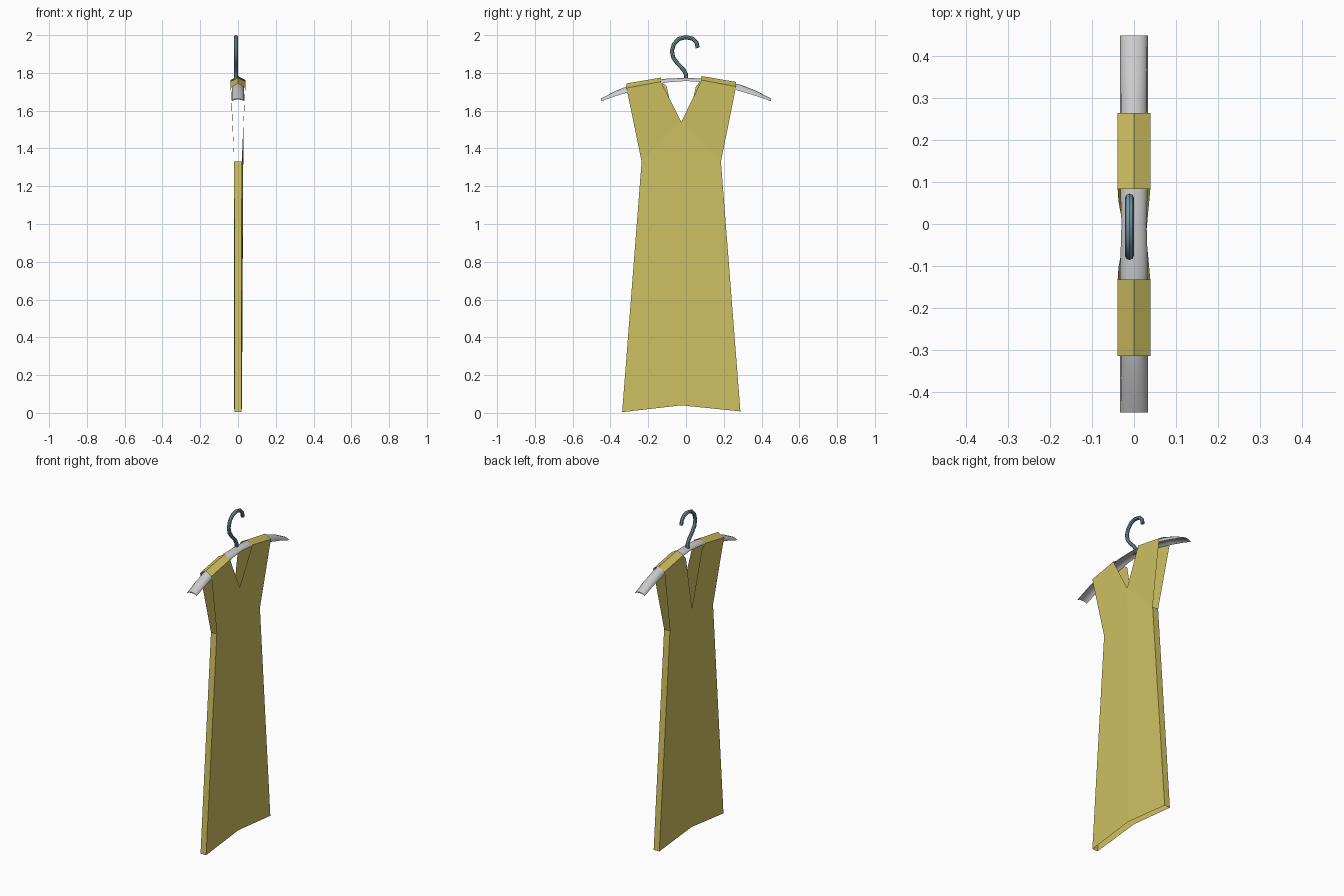
import bpy, bmesh, math
from mathutils import Vector

if "Cube" in bpy.data.objects:
    bpy.data.objects.remove(bpy.data.objects["Cube"])


def material(name, color):
    m = bpy.data.materials.new(name)
    m.diffuse_color = color
    m.use_nodes = True
    m.node_tree.nodes["Principled BSDF"].inputs["Base Color"].default_value = m.diffuse_color
    return m


def finish(bm, name, mat=None, smooth=False):
    bmesh.ops.recalc_face_normals(bm, faces=bm.faces)
    me = bpy.data.meshes.new(name)
    bm.to_mesh(me)
    bm.free()
    ob = bpy.data.objects.new(name, me)
    bpy.context.collection.objects.link(ob)
    if mat:
        me.materials.append(mat)
    if smooth:
        bpy.context.view_layer.objects.active = ob
        ob.select_set(True)
        bpy.ops.object.shade_smooth_by_angle(angle=math.radians(40))
        ob.select_set(False)
    return ob


yellow = material("yellow_cloth", (0.62, 0.53, 0.12, 1))
steel = material("blue_steel", (0.19, 0.32, 0.38, 1))

# Dress: two panels joined over the shoulders and down the sides
CY = -0.025
bm = bmesh.new()


def panel(sx, neck_z):
    v = {"hem": bm.verts.new((sx * 0.021, CY, 0.04)),
         "vee": bm.verts.new((0.029 if sx > 0 else -0.022, CY, neck_z))}
    for s in (-1, 1):
        tilt = 0.004 * s
        v["hem", s] = bm.verts.new((sx * 0.019, CY + s * 0.313, 0.004 + max(tilt, 0)))
        v["waist", s] = bm.verts.new((sx * 0.02, CY + s * 0.21, 1.33))
        v["outer", s] = bm.verts.new((sx * 0.039, CY + s * 0.29, 1.724 + tilt))
        v["inner", s] = bm.verts.new((sx * 0.039, CY + s * 0.108, 1.758 + tilt))
        edge = [v["inner", s]]
        # the lower neckline starts slightly narrower
        if sx < 0:
            edge.append(bm.verts.new((-0.037, CY + s * 0.078, 1.73)))
        bm.faces.new((v["hem", s], v["hem"], v["vee"], v["waist", s]))
        bm.faces.new([v["outer", s], v["waist", s], v["vee"]] + edge[::-1])
    return v


front, back = panel(1, 1.54), panel(-1, 1.39)
for s in (-1, 1):
    ro = bm.verts.new((0, CY + s * 0.29, 1.748 + 0.004 * s))
    ri = bm.verts.new((0, CY + s * 0.108, 1.779 + 0.004 * s))
    for p in (front, back):
        bm.faces.new((p["outer", s], p["inner", s], ri, ro))
    bm.faces.new((front["hem", s], front["waist", s], back["waist", s], back["hem", s]))
finish(bm, "dress", yellow)

# Hanger bar: arched cross-section lofted along y, hollow underneath
stations = [(0, 1.773, 1.757), (0.1, 1.770, 1.750), (0.2, 1.755, 1.728),
            (0.29, 1.737, 1.702), (0.37, 1.706, 1.678), (0.45, 1.664, 1.650)]
stations = [(-y, t, b) for y, t, b in stations[:0:-1]] + stations
bm = bmesh.new()
rings = []
for y, top, low in stations:
    w = 0.030 + 0.003 * min(1, abs(y) / 0.1)
    h = top - low
    ring = []
    for i in range(9):
        a = math.pi * i / 8
        ring.append(bm.verts.new((w * math.cos(a), y, low + h * math.sin(a))))
    for i in range(7, 0, -1):
        a = math.pi * i / 8
        ring.append(bm.verts.new((w * 0.88 * math.cos(a), y, low + h * 0.6 * math.sin(a))))
    rings.append(ring)
for a, b in zip(rings, rings[1:]):
    n = len(a)
    for i in range(n):
        bm.faces.new((a[i], a[(i + 1) % n], b[(i + 1) % n], b[i]))
for r in (rings[0], rings[-1]):
    bm.faces.new(r)
finish(bm, "hanger_bar", smooth=True)

# Hook: round wire following a question-mark path
path = [(0, 1.762), (0, 1.793), (-0.014, 1.818), (-0.045, 1.85), (-0.067, 1.88),
        (-0.075, 1.915), (-0.064, 1.953), (-0.038, 1.98), (0, 1.989),
        (0.036, 1.981), (0.056, 1.96), (0.062, 1.932)]
pts = [Vector((-0.011, y, z)) for y, z in path]
bm = bmesh.new()
rings = []
for i, p in enumerate(pts):
    t = (pts[min(i + 1, len(pts) - 1)] - pts[max(i - 1, 0)]).normalized()
    side = Vector((1, 0, 0))
    up = t.cross(side)
    rings.append([bm.verts.new(p + 0.011 * (side * math.cos(k * math.pi / 4)
                                            + up * math.sin(k * math.pi / 4)))
                  for k in range(8)])
for a, b in zip(rings, rings[1:]):
    for i in range(8):
        bm.faces.new((a[i], a[(i + 1) % 8], b[(i + 1) % 8], b[i]))
for r in (rings[0], rings[-1]):
    bm.faces.new(r)
finish(bm, "hanger_hook", steel, smooth=True)
